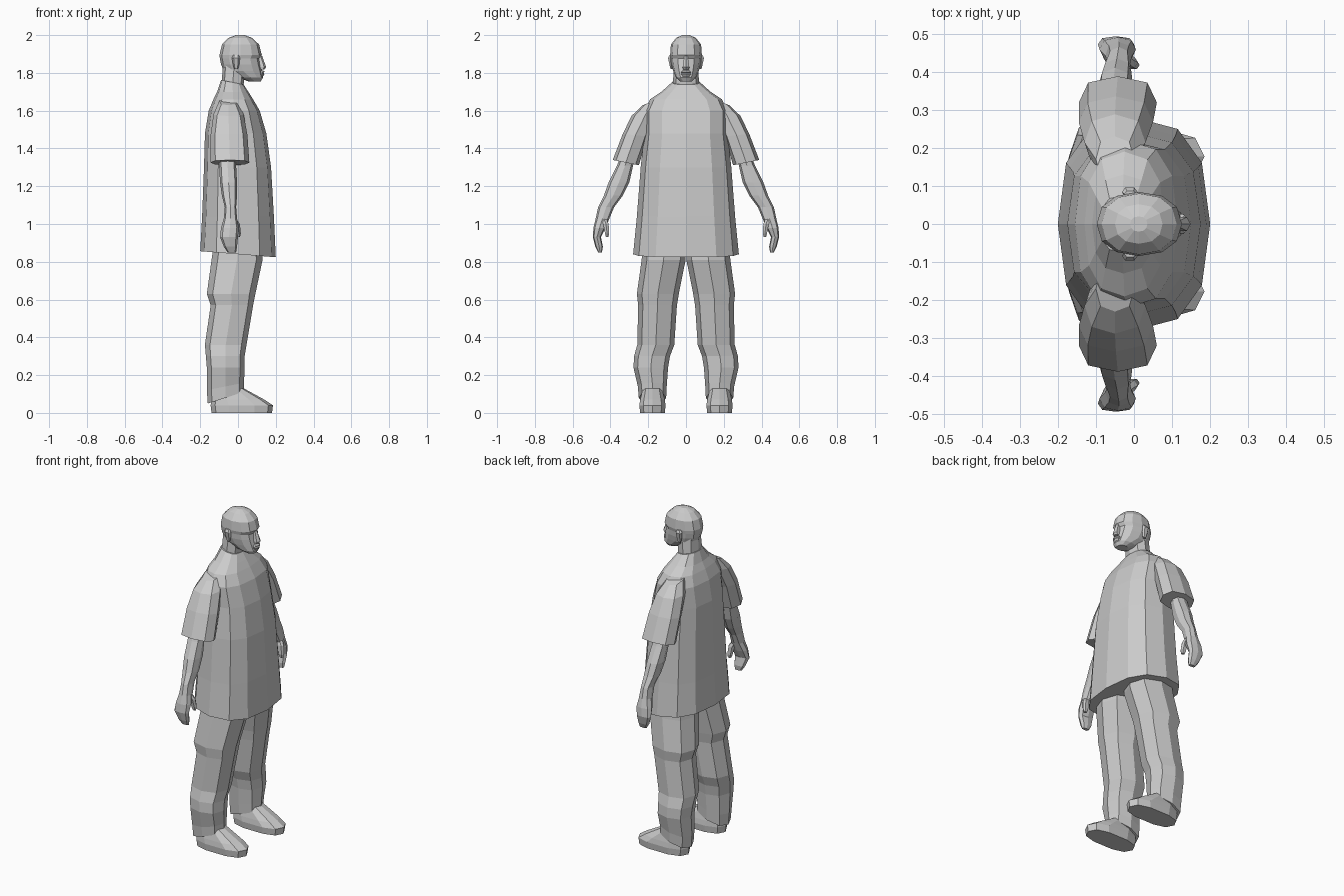
import bpy
import bmesh
import math

default_cube = bpy.data.objects.get("Cube")
if default_cube:
    bpy.data.objects.remove(default_cube, do_unlink=True)

# One plain grey for the whole figure
grey = bpy.data.materials.new("plain grey")
grey.use_nodes = True
colour = (0.6, 0.6, 0.6, 1)
grey.diffuse_color = colour
grey.node_tree.nodes["Principled BSDF"].inputs["Base Color"].default_value = colour

CENTI = 0.01  # measurements below are in hundredths of a unit


def rounded(value, power):
    """Signed power, which squares off an ellipse when power is below one."""
    return math.copysign(abs(value) ** power, value)


def ring_points(ring, sides, power, turn):
    """Ring: height, back, front, inner, outer, optional slope along x and y."""
    height, back, front, inner, outer = ring[:5]
    slope_x, slope_y = ring[5:] if len(ring) > 5 else (0, 0)
    centre_x, centre_y = (back + front) / 2, (inner + outer) / 2
    points = []
    for step in range(sides):
        angle = math.tau * (step + turn) / sides
        dx = rounded(math.cos(angle), power) * (front - back) / 2
        dy = rounded(math.sin(angle), power) * (outer - inner) / 2
        z = height + slope_x * dx + slope_y * dy
        points.append((CENTI * (centre_x + dx), CENTI * (centre_y + dy), CENTI * z))
    return points


def loft(name, rings, sides=8, power=0.8, turn=0.0, mirrored=False):
    """Skin a stack of rings into a closed flat-shaded part."""
    bm = bmesh.new()
    loops = [[bm.verts.new(point) for point in ring_points(ring, sides, power, turn)]
             for ring in rings]
    for lower, upper in zip(loops, loops[1:]):
        for i in range(sides):
            j = (i + 1) % sides
            bm.faces.new((lower[i], lower[j], upper[j], upper[i]))
    bm.faces.new(loops[0])
    bm.faces.new(loops[-1])
    bmesh.ops.recalc_face_normals(bm, faces=bm.faces[:])
    mesh = bpy.data.meshes.new(name)
    bm.to_mesh(mesh)
    bm.free()
    mesh.materials.append(grey)
    part = bpy.data.objects.new(name, mesh)
    bpy.context.collection.objects.link(part)
    if mirrored:
        mirror = part.modifiers.new("other side", "MIRROR")
        mirror.use_axis = (False, True, False)
        mirror.use_mirror_merge = False
    return part


def centred(*sections):
    """Sections of height, back, front, half width, made symmetric."""
    return [(s[0], s[1], s[2], -s[3], s[3], *s[4:]) for s in sections]


# Loose shirt, flaring to the hem, which is lower at the front
loft("shirt_body", centred(
    (84, -20, 20, 28, -0.08, 0),
    (104, -19, 19, 26),
    (130, -18, 17.5, 24),
    (148, -17.5, 15, 22),
    (160, -15.5, 11.5, 22),
    (166, -13, 8, 19),
    (170, -11, 5.5, 13),
    (175, -9, 3, 7.5, -0.2, 0)), sides=12)

loft("shirt_sleeves", [
    (132.5, -14.5, 6, 25, 38.8, 0, 0.2),
    (147, -14.5, 5, 20, 33.5, 0, 0.1),
    (158, -13, 3, 14, 28.8, 0, -0.1),
    (165, -10, 0, 11, 23, 0, -0.35)], mirrored=True)

# Bare arms ending in curled mitten hands
loft("arms", [
    (85, -5.5, -1, 44.5, 46.5),
    (88, -7.5, -0.5, 44, 48),
    (93, -9.5, 0, 45, 49.3),
    (98, -9, 0.5, 42.5, 49),
    (103, -7.5, -0.5, 40.5, 47.8),
    (109, -7, -1, 38, 46.5),
    (115, -8.5, -0.5, 33.5, 43.5),
    (122, -9.5, -0.5, 30, 41),
    (131, -10, -1, 28, 36.5),
    (145, -10, -1, 23, 31)], mirrored=True)

loft("thumbs", [
    (93, -1, 1, 41, 42.5),
    (95, -2, 1.5, 40.5, 43),
    (100, -3, 1, 40.8, 44),
    (103, -4, -1, 42, 45)], sides=6, mirrored=True)

# Baggy trousers with folds at knee and shin
loft("trouser_legs", [
    (8, -16, 3, 10.5, 25, 0.32, 0),
    (14, -16.5, 3.2, 10.2, 25.5, 0.2, 0),
    (24, -16.5, 3.5, 9.5, 27.8),
    (30, -17, 3.5, 8.5, 27.5),
    (36, -17.5, 4.5, 6.2, 25.8),
    (57, -14.5, 8, 4.8, 25.3),
    (63, -16.5, 9.2, 3.8, 26),
    (81, -14, 13, 0.2, 23.5),
    (95, -12, 12, 0.1, 22)], mirrored=True)

loft("shoes", [
    (0, -14, 18, 11, 24.5),
    (4, -14.5, 18.5, 10.5, 25),
    (7, -14, 14, 11, 24.5),
    (13, -12, 3, 12.5, 23)], sides=10, power=0.75, mirrored=True)

# Neck and head, leaning forward into the face
loft("neck", centred(
    (169, -9, 2.5, 8),
    (174, -8.7, 3, 7),
    (184, -8, 4, 6.3)))

loft("head", centred(
    (175.5, 5.5, 12, 3),
    (177.5, 0, 13.2, 5.3),
    (181, -7.5, 12.8, 6.8),
    (184.5, -9, 12, 7.7),
    (187.5, -9.6, 11.4, 8),
    (189.5, -9.8, 12.6, 8.4),
    (195, -8.5, 11.2, 8),
    (198.5, -5, 7.5, 5.2),
    (200, -1, 3.5, 2)), sides=12, power=0.9)

loft("nose", centred(
    (181.8, 10, 14, 1.8),
    (183, 10, 14.9, 2),
    (189, 9, 12.8, 1)), sides=6)

loft("lips", centred(
    (178.2, 10, 13.3, 2),
    (179.3, 10, 14, 2.8),
    (180, 10, 13.5, 3),
    (180.6, 10, 14.2, 2.6),
    (181.3, 10, 13.2, 1.8)), sides=6)

loft("ears", [
    (182, -2, 0, 7, 8.3),
    (185, -2.8, 0.8, 7, 9),
    (188, -3.2, 1, 7, 9.7),
    (189.5, -2.5, 0.5, 7, 8.8)], sides=6, mirrored=True)
